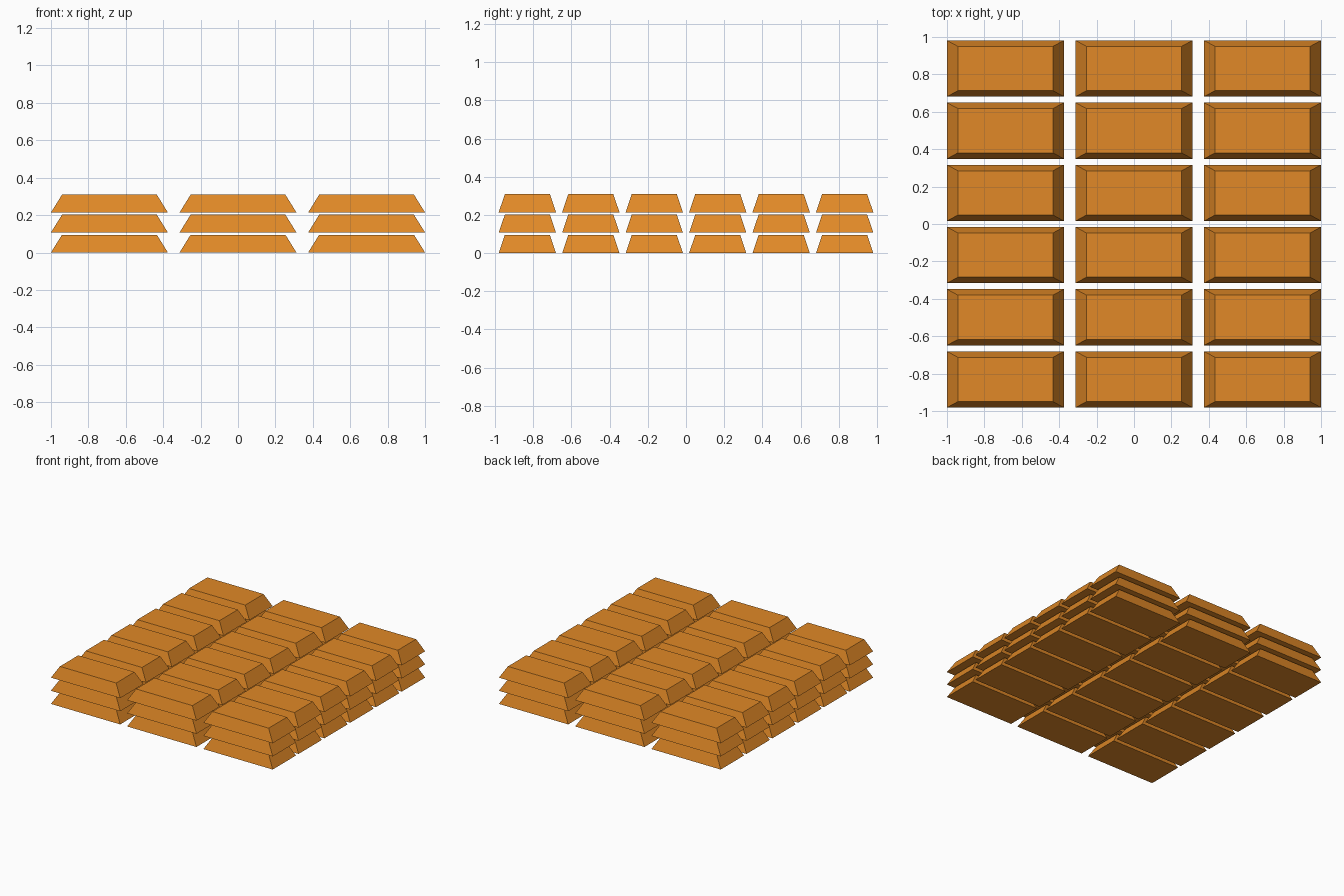
import bpy, bmesh

if "Cube" in bpy.data.objects:
    bpy.data.objects.remove(bpy.data.objects["Cube"])

# Shared gold material
gold = bpy.data.materials.new("gold")
gold.diffuse_color = (0.75, 0.25, 0.02, 1)
gold.use_nodes = True
gold.node_tree.nodes["Principled BSDF"].inputs["Base Color"].default_value = gold.diffuse_color

W, D, H = 0.625, 0.30, 0.095          # ingot base width, depth, height
INSET_X, INSET_Y = 0.059, 0.032       # taper of the top face
PITCH_X, PITCH_Y, PITCH_Z = 0.6875, 0.3325, 0.107


def ingot_mesh():
    """Tapered bar with its base on z = 0."""
    bm = bmesh.new()
    bmesh.ops.create_cube(bm, size=1)
    for v in bm.verts:
        top = v.co.z > 0
        v.co.x *= W - (2 * INSET_X if top else 0)
        v.co.y *= D - (2 * INSET_Y if top else 0)
        v.co.z = H if top else 0
    me = bpy.data.meshes.new("ingot")
    bm.to_mesh(me)
    bm.free()
    me.materials.append(gold)
    return me


# Stack of 3 columns x 6 rows x 3 layers
mesh = ingot_mesh()
for layer in range(3):
    for row in range(6):
        for col in range(3):
            ob = bpy.data.objects.new(f"ingot_{layer}_{row}_{col}", mesh)
            ob.location = ((col - 1) * PITCH_X, (row - 2.5) * PITCH_Y, layer * PITCH_Z)
            bpy.context.collection.objects.link(ob)
